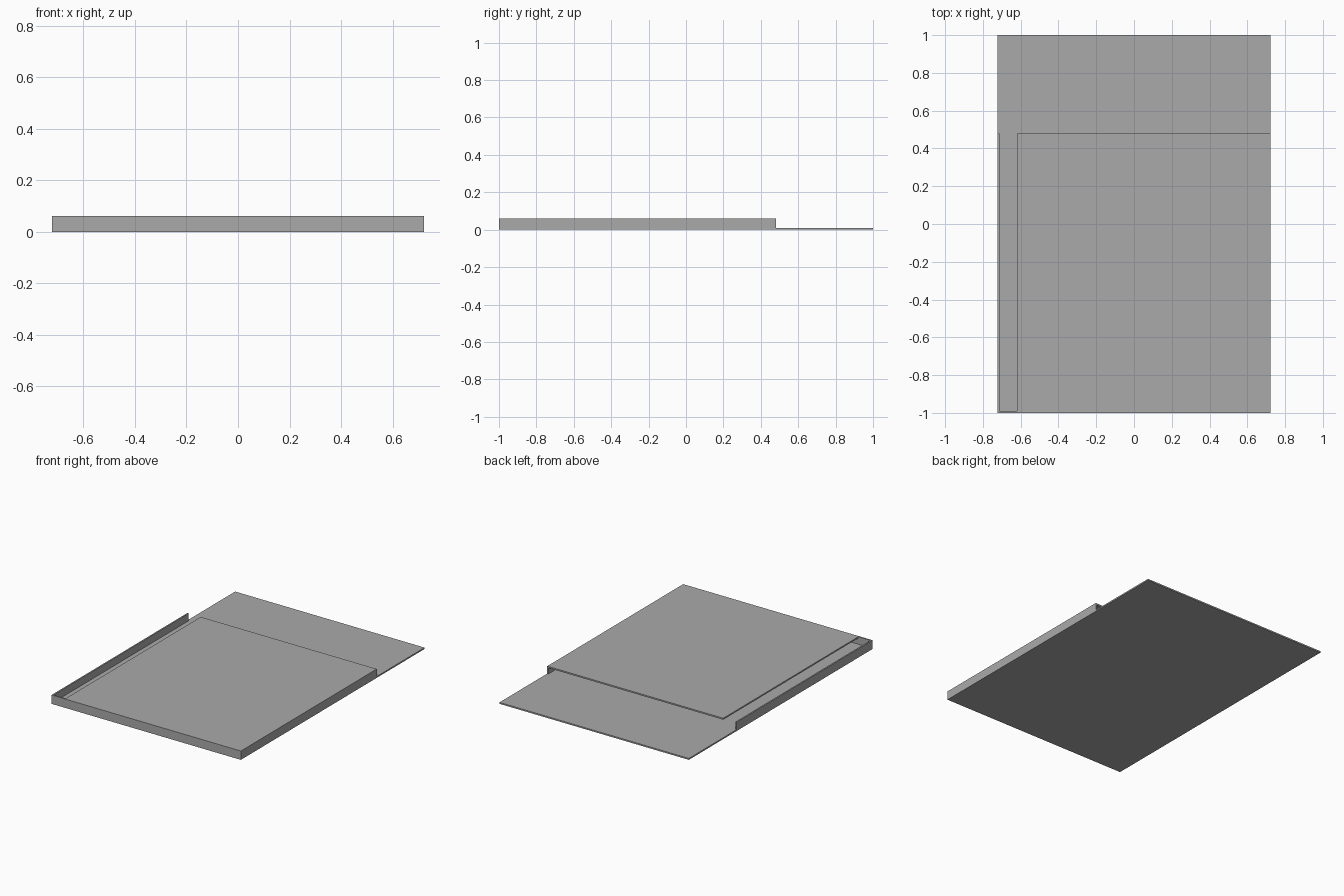
import bpy
import bmesh
from mathutils import Vector

cube = bpy.data.objects.get("Cube")
if cube:
    bpy.data.objects.remove(cube, do_unlink=True)

# Single plain grey finish
grey = bpy.data.materials.new("plain_grey")
grey.use_nodes = True
colour = (0.4, 0.4, 0.4, 1.0)
grey.diffuse_color = colour
grey.node_tree.nodes["Principled BSDF"].inputs["Base Color"].default_value = colour


def box(name, low, high):
    """Flat-faced box between two opposite corners."""
    low, high = Vector(low), Vector(high)
    bm = bmesh.new()
    bmesh.ops.create_cube(bm, size=1)
    bmesh.ops.scale(bm, vec=high - low, verts=bm.verts)
    bmesh.ops.translate(bm, vec=(low + high) / 2, verts=bm.verts)
    mesh = bpy.data.meshes.new(name)
    bm.to_mesh(mesh)
    bm.free()
    mesh.materials.append(grey)
    obj = bpy.data.objects.new(name, mesh)
    bpy.context.collection.objects.link(obj)
    return obj


half_x, half_y = 0.722, 1.0
sheet = 0.01          # thickness of every panel
height = 0.061
pocket_end = 0.48     # open back end of the sleeve
slot_edge = -0.62     # edge of the cover beside the open slot
inner_x, inner_y = half_x - sheet, half_y - sheet
under_cover = height - sheet

# Base sheet, longer than the sleeve
box("base_plate", (-half_x, -half_y, 0), (half_x, half_y, sheet))

# Walls standing on three sides of the base
box("front_wall", (-half_x, -half_y, sheet), (half_x, -inner_y, height))
box("right_wall", (-half_x, -inner_y, sheet), (-inner_x, pocket_end, height))
box("left_wall", (inner_x, -inner_y, sheet), (half_x, pocket_end, height))

# Thin cover over the hollow sleeve, leaving a slot by the right wall
box("cover", (slot_edge, -inner_y, under_cover), (inner_x, pocket_end, height))
